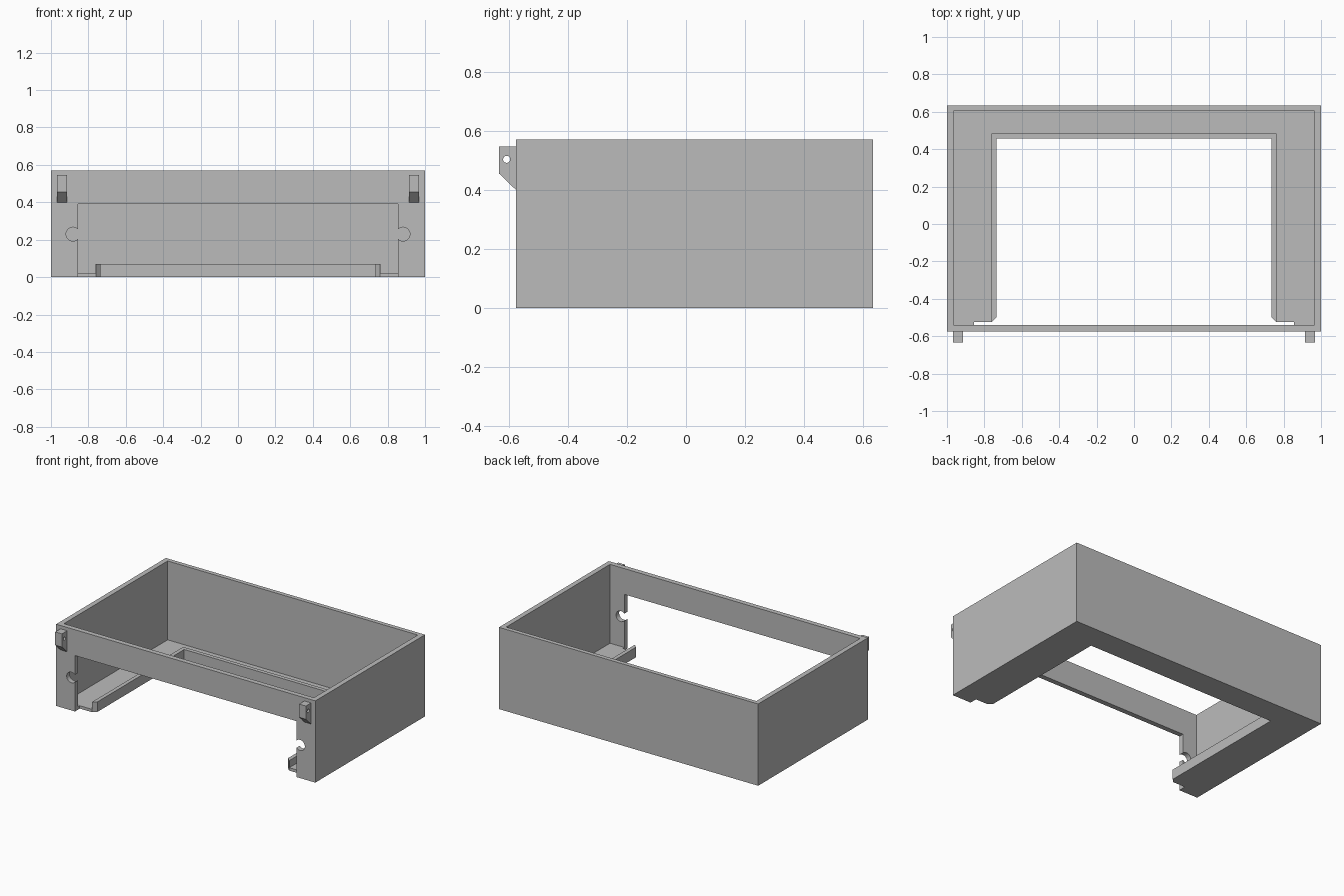
import bpy
import bmesh
from mathutils import Vector

cube = bpy.data.objects.get("Cube")
if cube:
    bpy.data.objects.remove(cube, do_unlink=True)

grey = bpy.data.materials.new("plain grey")
grey.use_nodes = True
grey.diffuse_color = (0.5, 0.5, 0.5, 1)
grey.node_tree.nodes["Principled BSDF"].inputs["Base Color"].default_value = (0.5, 0.5, 0.5, 1)


def prism(name, profile, start, depth):
    """Extrude a closed profile of 3D points along the depth vector."""
    bm = bmesh.new()
    face = bm.faces.new([bm.verts.new(Vector(p) + Vector(start)) for p in profile])
    top = bmesh.ops.extrude_face_region(bm, geom=[face])
    moved = [g for g in top["geom"] if isinstance(g, bmesh.types.BMVert)]
    bmesh.ops.translate(bm, verts=moved, vec=depth)
    bmesh.ops.recalc_face_normals(bm, faces=bm.faces)
    mesh = bpy.data.meshes.new(name)
    bm.to_mesh(mesh)
    bm.free()
    mesh.materials.append(grey)
    obj = bpy.data.objects.new(name, mesh)
    bpy.context.collection.objects.link(obj)
    return obj


def box(name, x, y0, y1, z0, z1):
    """Box symmetric about x = 0."""
    outline = [(-x, y0, 0), (x, y0, 0), (x, y1, 0), (-x, y1, 0)]
    return prism(name, outline, (0, 0, z0), (0, 0, z1 - z0))


def rod(name, axis, radius, centre, length, sides=32):
    """Round rod along an axis, centred on a point."""
    bm = bmesh.new()
    bmesh.ops.create_cone(bm, cap_ends=True, segments=sides, radius1=radius,
                          radius2=radius, depth=length)
    turn = Vector((0, 0, 1)).rotation_difference(Vector(axis)).to_matrix()
    bmesh.ops.rotate(bm, verts=bm.verts, matrix=turn)
    bmesh.ops.translate(bm, verts=bm.verts, vec=centre)
    mesh = bpy.data.meshes.new(name)
    bm.to_mesh(mesh)
    bm.free()
    mesh.materials.append(grey)
    obj = bpy.data.objects.new(name, mesh)
    bpy.context.collection.objects.link(obj)
    return obj


def combine(target, tool, operation):
    """Apply a boolean and remove its tool."""
    mod = target.modifiers.new(operation, 'BOOLEAN')
    mod.operation = operation
    mod.solver = 'EXACT'
    mod.object = tool
    bpy.context.view_layer.objects.active = target
    bpy.ops.object.modifier_apply(modifier=mod.name)
    bpy.data.objects.remove(tool, do_unlink=True)


# Open-topped tray with a thin floor
tray = box("tray_frame", 1, -0.576, 0.633, 0, 0.57)
combine(tray, box("cavity", 0.965, -0.541, 0.603, 0.02, 1), 'DIFFERENCE')

# Raised rim, left standing around the floor opening
combine(tray, box("rim", 0.762, -0.532, 0.485, 0.01, 0.07), 'UNION')

# Wide front opening
combine(tray, box("front_opening", 0.855, -1, -0.523, -0.1, 0.39), 'DIFFERENCE')

# Floor opening, flared at its front corners
half = [(0.735, 0.457, 0), (0.735, -0.498, 0), (0.79, -0.553, 0)]
outline = half + [(-x, y, z) for x, y, z in reversed(half)]
combine(tray, prism("floor_opening", outline, (0, 0, -0.1), (0, 0, 0.3)), 'DIFFERENCE')

# Round notches in the front posts, and hinge tabs above them
tab_profile = [(0, -0.56, 0.547), (0, -0.633, 0.547), (0, -0.633, 0.455),
               (0, -0.576, 0.4), (0, -0.56, 0.4)]
for side in (-1, 1):
    notch = rod("notch", (0, 1, 0), 0.037, (side * 0.882, -0.56, 0.23), 0.1)
    combine(tray, notch, 'DIFFERENCE')
    tab = prism("tab", tab_profile, (side * 0.915, 0, 0), (side * 0.052, 0, 0))
    combine(tray, tab, 'UNION')

# Pin holes through both tabs
for side in (-1, 1):
    hole = rod("pin_hole", (1, 0, 0), 0.012, (side * 0.94, -0.607, 0.503), 0.2, 24)
    combine(tray, hole, 'DIFFERENCE')

bpy.ops.object.select_all(action='DESELECT')
tray.select_set(True)
bpy.context.view_layer.objects.active = tray
bpy.ops.object.shade_smooth_by_angle()
